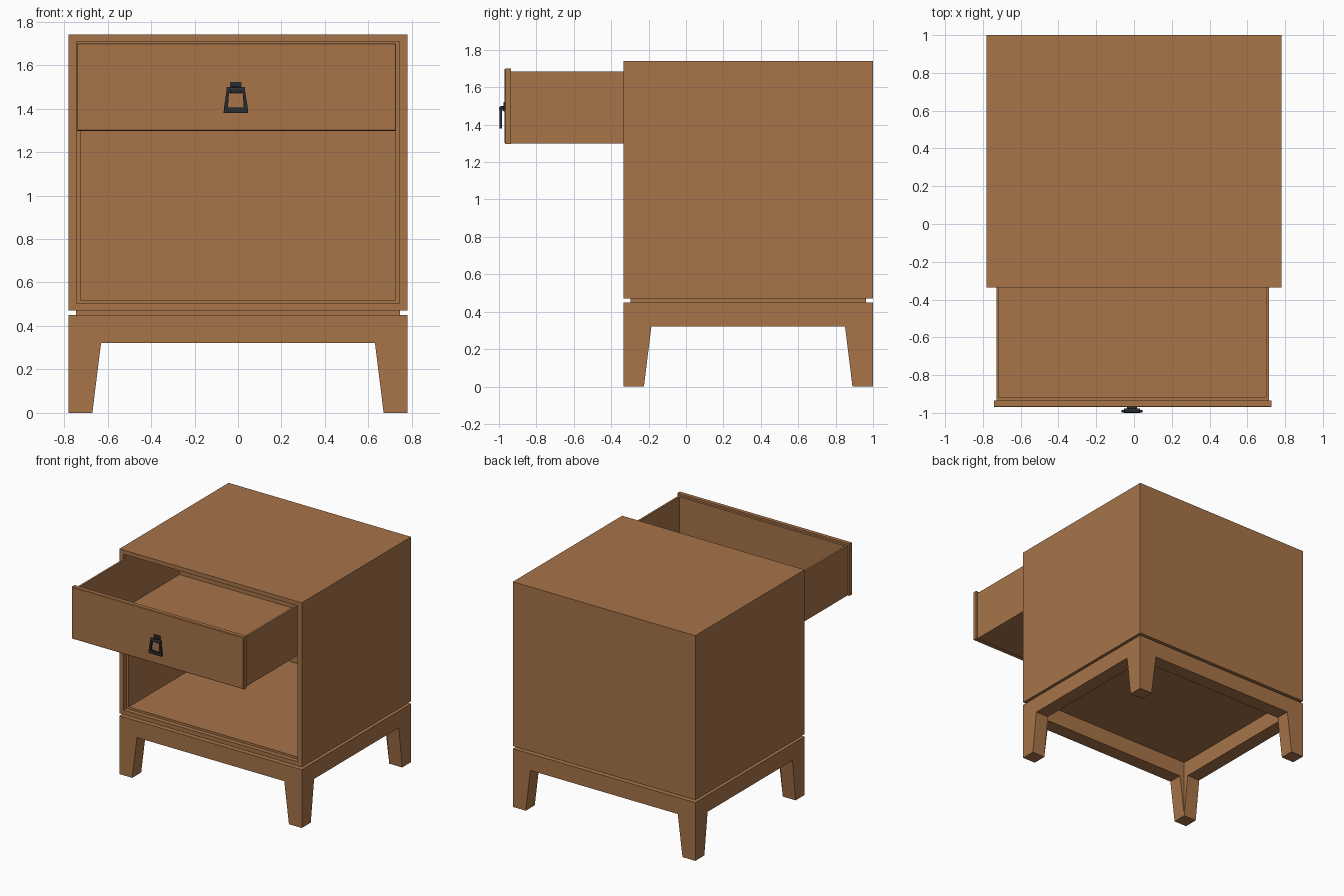
import bpy, bmesh, math
from mathutils import Matrix

if "Cube" in bpy.data.objects:
    bpy.data.objects.remove(bpy.data.objects["Cube"])


def material(name, rgb):
    m = bpy.data.materials.new(name)
    m.diffuse_color = (*rgb, 1)
    m.use_nodes = True
    m.node_tree.nodes["Principled BSDF"].inputs["Base Color"].default_value = m.diffuse_color
    return m


WOOD = material("warm wood", (0.39, 0.175, 0.066))
METAL = material("dark metal", (0.022, 0.025, 0.029))


def finish(bm, name, mat):
    bmesh.ops.remove_doubles(bm, verts=bm.verts, dist=1e-5)
    bmesh.ops.recalc_face_normals(bm, faces=bm.faces)
    me = bpy.data.meshes.new(name)
    bm.to_mesh(me)
    bm.free()
    me.materials.append(mat)
    ob = bpy.data.objects.new(name, me)
    bpy.context.collection.objects.link(ob)
    return ob


def skin(name, loops, mat, ring=False):
    """Bridge loops of equal length; cap both ends, or close into a ring."""
    bm = bmesh.new()
    vs = [[bm.verts.new(p) for p in lp] for lp in loops]
    n = len(vs[0])
    pairs = list(zip(vs, vs[1:])) + ([(vs[-1], vs[0])] if ring else [])
    for a, b in pairs:
        for i in range(n):
            j = (i + 1) % n
            bm.faces.new((a[i], a[j], b[j], b[i]))
    if not ring:
        bm.faces.new(vs[0])
        bm.faces.new(vs[-1])
    return finish(bm, name, mat)


def rect_xz(x0, x1, z0, z1, y):
    return [(x0, y, z0), (x1, y, z0), (x1, y, z1), (x0, y, z1)]


def rect_xy(x0, x1, y0, y1, z):
    return [(x0, y0, z), (x1, y0, z), (x1, y1, z), (x0, y1, z)]


def box(name, x0, x1, y0, y1, z0, z1, mat):
    return skin(name, [rect_xy(x0, x1, y0, y1, z0), rect_xy(x0, x1, y0, y1, z1)], mat)


W, Y0, Y1 = 0.78, -0.335, 1.0
YC = (Y0 + Y1) / 2

# hollow cabinet body with a stepped rebate round the opening
skin("cabinet_body", [
    rect_xz(-W, W, 0.47, 1.74, Y1),
    rect_xz(-W, W, 0.47, 1.74, Y0),
    rect_xz(-0.743, 0.743, 0.503, 1.708, Y0),
    rect_xz(-0.743, 0.743, 0.503, 1.708, Y0 + 0.035),
    rect_xz(-0.725, 0.725, 0.52, 1.69, Y0 + 0.035),
    rect_xz(-0.725, 0.725, 0.52, 1.69, 0.965)], WOOD)

# recessed strip between body and base
box("shadow_gap_plinth", -0.745, 0.745, Y0 + 0.037, Y1 - 0.037, 0.449, 0.471, WOOD)


# base: four mitred panels, each an apron with tapered half legs
def base_panel(name, half, dist, angle):
    t = 0.11
    prof = [(-half, 0), (-half + 0.11, 0), (-half + 0.15, 0.322),
            (half - 0.15, 0.322), (half - 0.11, 0), (half, 0),
            (half, 0.45), (-half, 0.45)]
    lim = half - t
    bm = bmesh.new()
    a = [bm.verts.new((x, -dist, z)) for x, z in prof]
    b = [bm.verts.new((max(-lim, min(lim, x)), -dist + t, z)) for x, z in prof]
    # inner face outline skips the two corners that collapse into the mitre
    bm.faces.new(a)
    bm.faces.new([b[i] for i in (1, 2, 3, 4, 6, 7)])
    for i, j in ((1, 2), (2, 3), (3, 4), (6, 7)):
        bm.faces.new((a[i], a[j], b[j], b[i]))
    bm.faces.new((a[0], a[1], b[1]))
    bm.faces.new((a[4], a[5], b[4]))
    bm.faces.new((a[5], a[6], b[6], b[4]))
    bm.faces.new((a[7], a[0], b[1], b[7]))
    bm.transform(Matrix.Translation((0, YC, 0)) @ Matrix.Rotation(angle, 4, 'Z'))
    finish(bm, name, WOOD)


HD = (Y1 - Y0) / 2
for name, half, dist, k in (("base_front", W, HD, 0), ("base_right", HD, W, 1),
                            ("base_back", W, HD, 2), ("base_left", HD, W, 3)):
    base_panel(name, half, dist, k * math.pi / 2)

# open drawer tray
C = -0.007
skin("drawer_box", [
    rect_xy(C - 0.722, C + 0.722, -0.936, 0.32, 1.30),
    rect_xy(C - 0.722, C + 0.722, -0.936, 0.32, 1.685),
    rect_xy(C - 0.707, C + 0.707, -0.918, 0.305, 1.685),
    rect_xy(C - 0.707, C + 0.707, -0.918, 0.305, 1.315)], WOOD)

# drawer front with a fine chamfer
skin("drawer_front", [
    rect_xz(C - 0.735, C + 0.735, 1.298, 1.70, -0.935),
    rect_xz(C - 0.735, C + 0.735, 1.298, 1.70, -0.965),
    rect_xz(C - 0.731, C + 0.731, 1.302, 1.696, -0.97)], WOOD)

# drop pull: back plate, pivot post, pivot pin and hanging frame
H = -0.01
box("pull_back_plate", H - 0.027, H + 0.027, -0.976, -0.969, 1.47, 1.522, METAL)
box("pull_post", H - 0.017, H + 0.017, -0.993, -0.974, 1.475, 1.501, METAL)

bm = bmesh.new()
bmesh.ops.create_cone(bm, cap_ends=True, segments=16, radius1=0.012, radius2=0.012,
                      depth=0.086, matrix=Matrix.Translation((H, -0.988, 1.486))
                      @ Matrix.Rotation(math.pi / 2, 4, 'Y'))
finish(bm, "pull_pivot_pin", METAL)


def mirrored(half_pts, y):
    return [(H + x, y, z) for x, z in half_pts] + \
           [(H - x, y, z) for x, z in reversed(half_pts)]


outer = [(0.056, 1.38), (0.055, 1.402), (0.041, 1.492)]
inner = [(0.037, 1.404), (0.036, 1.41), (0.031, 1.476)]
skin("pull_hanging_frame", [mirrored(outer, -0.998), mirrored(outer, -0.985),
                            mirrored(inner, -0.985), mirrored(inner, -0.998)],
     METAL, ring=True)
